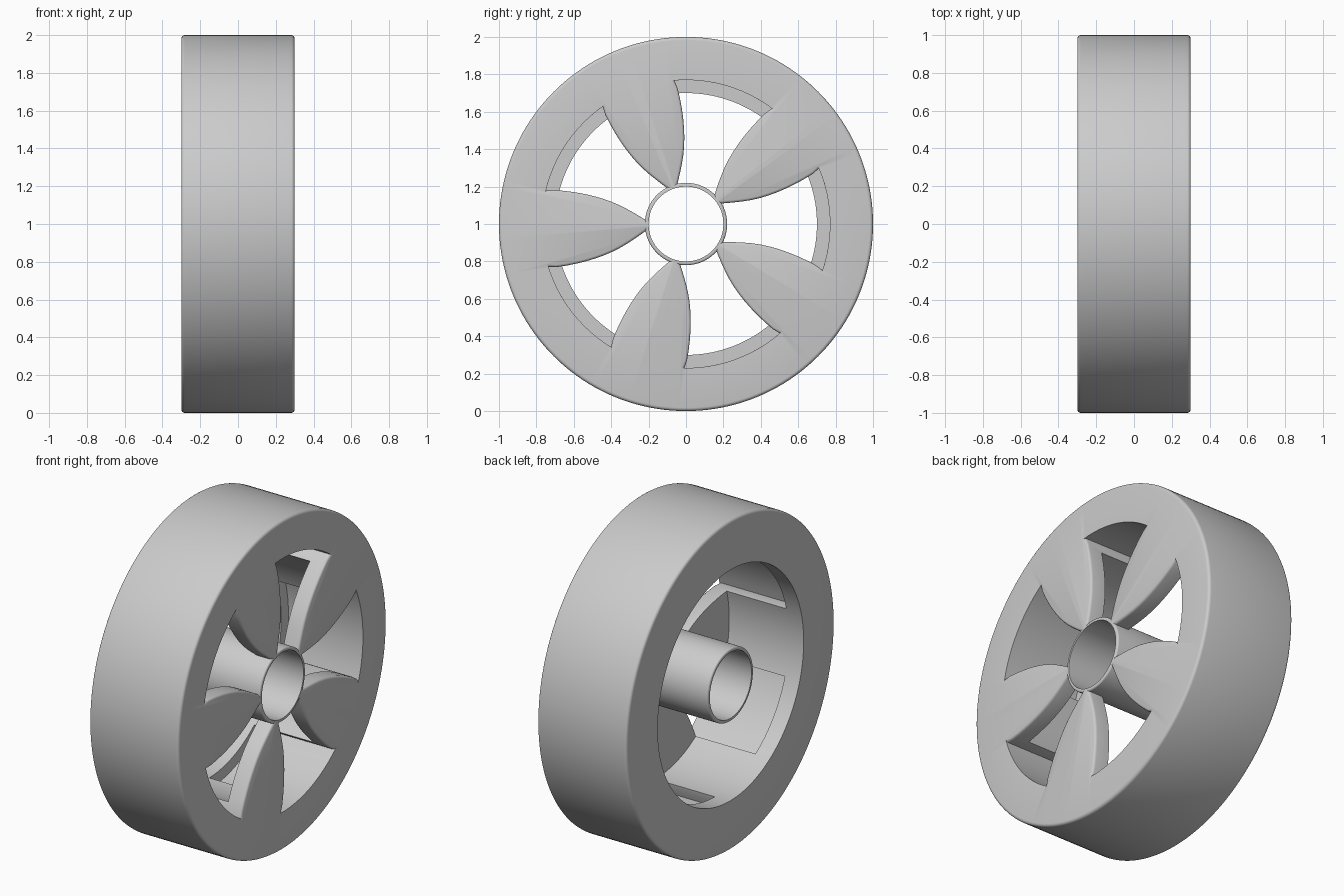
import bpy, bmesh, math

cube = bpy.data.objects.get("Cube")
if cube:
    bpy.data.objects.remove(cube, do_unlink=True)

grey = bpy.data.materials.new("light grey")
grey.use_nodes = True
colour = (0.6, 0.6, 0.6, 1)
grey.diffuse_color = colour
grey.node_tree.nodes["Principled BSDF"].inputs["Base Color"].default_value = colour

HALF = 0.3      # half the wheel width
CENTRE_Z = 1.0


def finish(name, bm):
    bmesh.ops.recalc_face_normals(bm, faces=bm.faces)
    mesh = bpy.data.meshes.new(name)
    bm.to_mesh(mesh)
    bm.free()
    mesh.materials.append(grey)
    ob = bpy.data.objects.new(name, mesh)
    ob.location.z = CENTRE_Z
    bpy.context.collection.objects.link(ob)
    return ob


def bridge(bm, rings, closed):
    """Join successive vertex rings with quads."""
    n = len(rings[0])
    pairs = list(zip(rings, rings[1:]))
    if closed:
        pairs.append((rings[-1], rings[0]))
    for a, b in pairs:
        for i in range(n):
            j = (i + 1) % n
            bm.faces.new((a[i], a[j], b[j], b[i]))


def lathe(name, profile, steps):
    """Spin a closed (x, radius) profile about the x axis."""
    bm = bmesh.new()
    rings = []
    for k in range(steps):
        a = math.tau * k / steps
        rings.append([bm.verts.new((x, r * math.cos(a), r * math.sin(a))) for x, r in profile])
    bridge(bm, rings, True)
    return finish(name, bm)


def rounded(x, r, sx, sr, size, steps=4):
    """Rounded profile corner, running from the end face to the rim."""
    arc = [math.pi / 2 * k / steps for k in range(steps + 1)]
    return [(x - sx * size * (1 - math.sin(math.pi / 2 - a)),
             r - sr * size * (1 - math.sin(a))) for a in arc]


def smooth(ob):
    bpy.ops.object.select_all(action='DESELECT')
    ob.select_set(True)
    bpy.context.view_layer.objects.active = ob
    bpy.ops.object.shade_smooth_by_angle(angle=math.radians(32))


# Wheel: rim, barrel and face plate in one turned profile
profile = [(0.2, 0.21), (HALF, 0.21)]
profile += rounded(HALF, 1, 1, 1, 0.018)
profile += rounded(-HALF, 1, -1, 1, 0.018)[::-1]
profile += [(-HALF, 0.7), (0.2, 0.7)]
wheel = lathe("wheel_rim_and_spokes", profile, 160)


# Window cutter: curved sides, arc outer end, flared at the front for soft spoke edges
def window_outline(flare):
    steps, outer = 12, 0.77
    side = []
    for k in range(steps + 1):
        u = 0.16 + (0.732 - 0.16) * k / steps
        v = 0.103 + 0.013 * (u - 0.19) / 0.28 + 0.31 * max(u - 0.24, 0) ** 2 / 0.75
        v += 0.043 * max((u - 0.35) / 0.38, 0) ** 1.6
        side.append((u, v + flare))
    half = math.asin((side[-1][1]) / outer)
    side[-1] = (outer * math.cos(half), side[-1][1])
    arc = [(outer * math.cos(a), outer * math.sin(a))
           for a in (half * (1 - 2 * k / steps) for k in range(1, steps))]
    return side + arc + [(u, -v) for u, v in reversed(side)]


bm = bmesh.new()
layers = [(-0.2, 0), (0.284, 0), (0.292, 0.002), (0.297, 0.006), (HALF, 0.014), (0.34, 0.014)]
for n in range(5):
    turn = math.radians(2 + 72 * n)
    c, s = math.cos(turn), math.sin(turn)
    rings = [[bm.verts.new((x, u * c - v * s, u * s + v * c)) for u, v in window_outline(f)]
             for x, f in layers]
    bridge(bm, rings, False)
    bm.faces.new(rings[0])
    bm.faces.new(rings[-1])
cutter = finish("window_cutter", bm)
cutter.hide_render = True

cut = wheel.modifiers.new("windows", 'BOOLEAN')
cut.operation = 'DIFFERENCE'
cut.solver = 'EXACT'
cut.use_self = True
cut.object = cutter
bpy.context.view_layer.objects.active = wheel
bpy.ops.object.modifier_apply(modifier=cut.name)
bpy.data.objects.remove(cutter, do_unlink=True)
smooth(wheel)

# Hub tube through the middle
tube = [(HALF, 0.2)] + rounded(HALF, 0.22, 1, 1, 0.01)
tube += rounded(-HALF, 0.22, -1, 1, 0.01)[::-1] + [(-HALF, 0.2)]
smooth(lathe("hub_tube", tube, 96))
